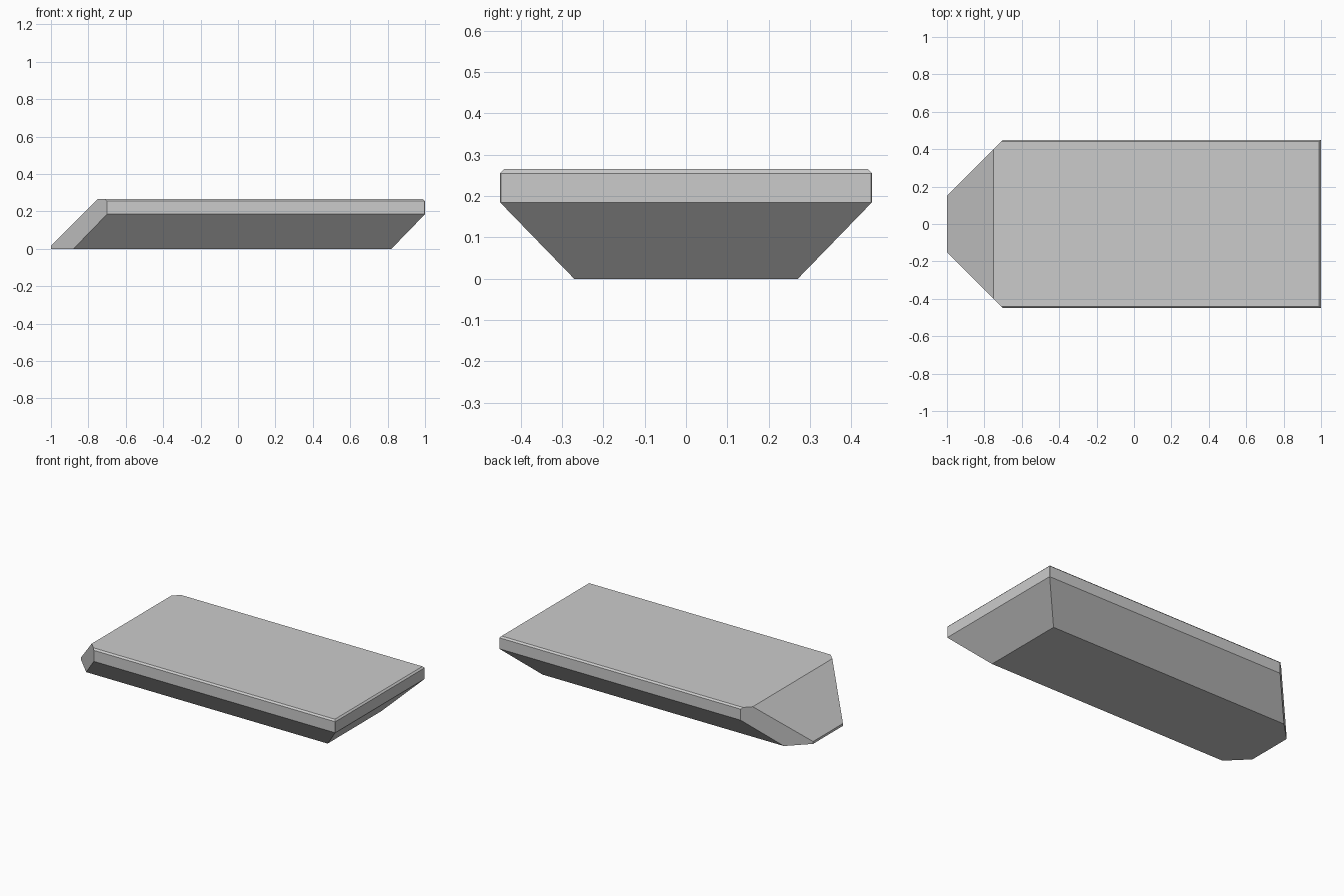
import bpy, bmesh
from mathutils import Vector

if "Cube" in bpy.data.objects:
    bpy.data.objects.remove(bpy.data.objects["Cube"])

L, W, H = 1.0, 0.45, 0.265   # half length, half width, height

# Starting block
bm = bmesh.new()
bmesh.ops.create_cube(bm, size=1)
for v in bm.verts:
    v.co = Vector((v.co.x * 2 * L, v.co.y * 2 * W, (v.co.z + 0.5) * H))


def slice_off(point, normal):
    """Remove everything on the normal side of a plane and cap the cut."""
    geom = bm.verts[:] + bm.edges[:] + bm.faces[:]
    cut = bmesh.ops.bisect_plane(bm, geom=geom, dist=1e-6, plane_co=point,
                                 plane_no=Vector(normal).normalized(), clear_outer=True)
    edges = [e for e in cut["geom_cut"] if isinstance(e, bmesh.types.BMEdge)]
    bmesh.ops.contextual_create(bm, geom=edges)


# Sloping underside and small top chamfer along the right end
slice_off((L, 0, 0.185), (1, 0, -0.97))
slice_off((L, 0, 0.255), (1, 0, 1))

for s in (-1, 1):
    slice_off((0, s * W, 0.185), (0, s, -0.97))     # sloping underside
    slice_off((0, s * W, 0.255), (0, s, 1))         # small top chamfer
    slice_off((-0.70, s * W, 0), (-1, s, 0))        # tapered nose corners
    slice_off((L - 0.003, s * W, 0), (1, s, 0))     # tiny end corner chamfer

# Sloped nose
slice_off((-L, 0, 0.015), (-1, 0, 1))

bmesh.ops.recalc_face_normals(bm, faces=bm.faces[:])
mesh = bpy.data.meshes.new("wedge_slab")
bm.to_mesh(mesh)
bm.free()
bpy.context.collection.objects.link(bpy.data.objects.new("wedge_slab", mesh))
